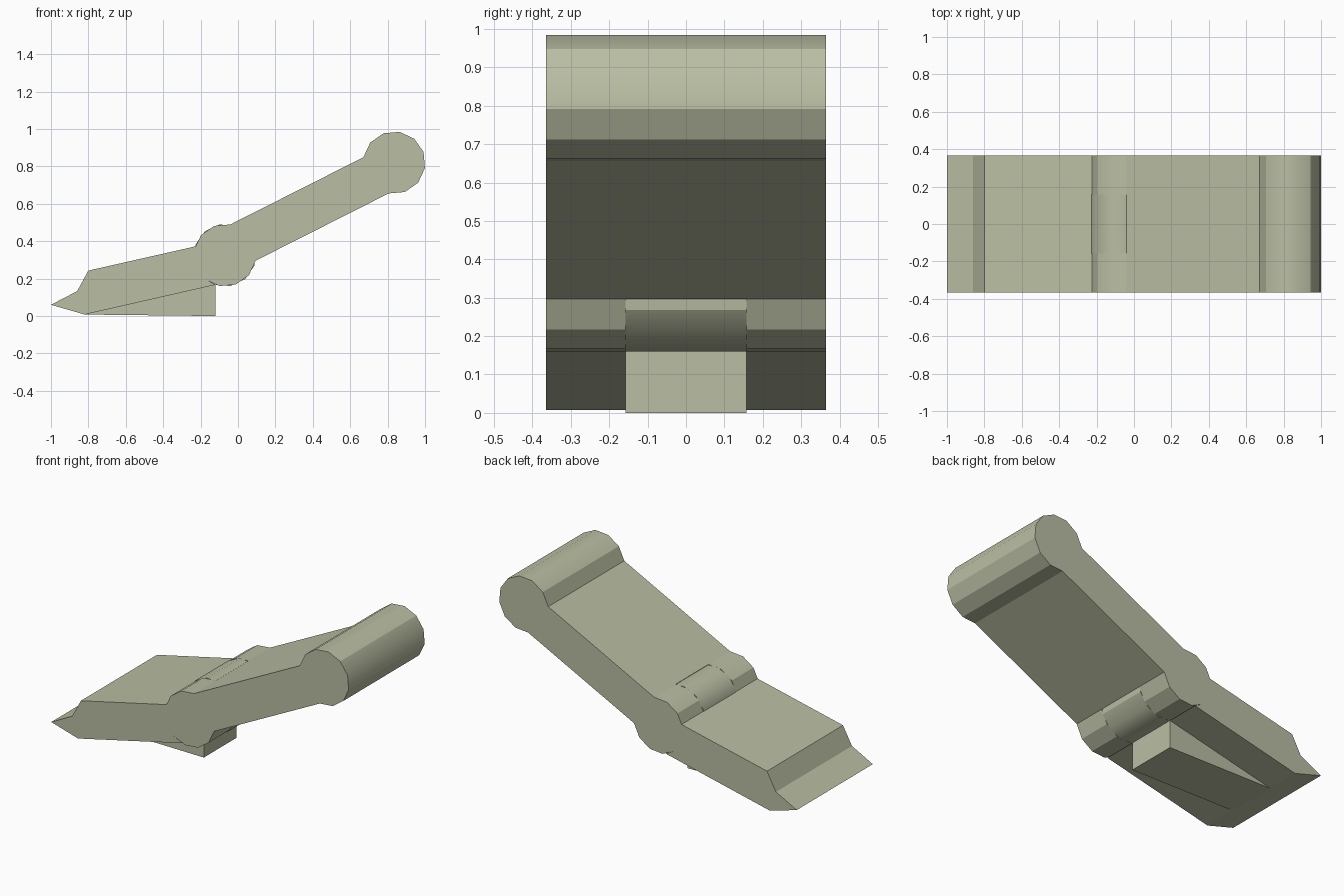
import bpy
import bmesh
from math import cos, sin, radians

cube = bpy.data.objects.get("Cube")
if cube:
    bpy.data.objects.remove(cube, do_unlink=True)

HALF = 0.365      # half width of the whole body
SLOT = 0.157      # half width of the hinge slot and the wedge
RADIUS = 0.167
PIVOT = (-0.07, 0.325)
TIP = (0.835, 0.82)

mat = bpy.data.materials.new("pale olive")
mat.use_nodes = True
colour = (0.49, 0.515, 0.365, 1)
mat.diffuse_color = colour
mat.node_tree.nodes["Principled BSDF"].inputs["Base Color"].default_value = colour


def arc(centre, start, stop):
    """Corners of a twelve-sided circle, given in degrees."""
    return [(centre[0] + RADIUS * cos(radians(a)), centre[1] + RADIUS * sin(radians(a)))
            for a in range(start, stop + 1, 30)]


def prism(name, profile, y0, y1, soft=()):
    """Extrude an x-z profile along y; corners listed in soft shade smoothly."""
    bm = bmesh.new()
    front = [bm.verts.new((x, y0, z)) for x, z in profile]
    back = [bm.verts.new((x, y1, z)) for x, z in profile]
    bm.faces.new(front)
    bm.faces.new(back[::-1])
    n = len(profile)
    for i in range(n):
        j = (i + 1) % n
        bm.faces.new((front[j], front[i], back[i], back[j]))
    bmesh.ops.recalc_face_normals(bm, faces=bm.faces)
    for face in bm.faces:
        face.smooth = True
    for edge in bm.edges:
        edge.smooth = False
    for i in soft:
        bm.edges.get((front[i], back[i])).smooth = True
    mesh = bpy.data.meshes.new(name)
    bm.to_mesh(mesh)
    bm.free()
    mesh.materials.append(mat)
    obj = bpy.data.objects.new(name, mesh)
    bpy.context.collection.objects.link(obj)
    return obj


# Sloping arm with the rounded end
lugs = arc(PIVOT, 80, 350)
prism("arm", [lugs[0], lugs[-1]] + arc(TIP, -100, 170), -HALF, HALF, soft=(6, 8, 9))

# Hinge lugs on each side of the slot
for side, y0, y1 in (("right", -HALF, -SLOT), ("left", SLOT, HALF)):
    prism(side + "_hinge_lug", lugs, y0, y1, soft=(1,))

# Hinge knuckle in the slot
prism("hinge_knuckle", arc(PIVOT, 10, 340), -SLOT, SLOT, soft=range(1, 11))

# Pointed foot, hollowed to hold the hinge
foot = [(-0.12, 0.167), (-0.82, 0.008), (-1, 0.06), (-0.86, 0.133),
        (-0.80, 0.243), (-0.225, 0.373)]
prism("foot", foot + arc(PIVOT, 170, 230), -HALF, HALF)

# Wedge under the foot
prism("foot_wedge", [(-0.82, 0.008), (-0.12, 0), (-0.12, 0.167)], -SLOT, SLOT)
